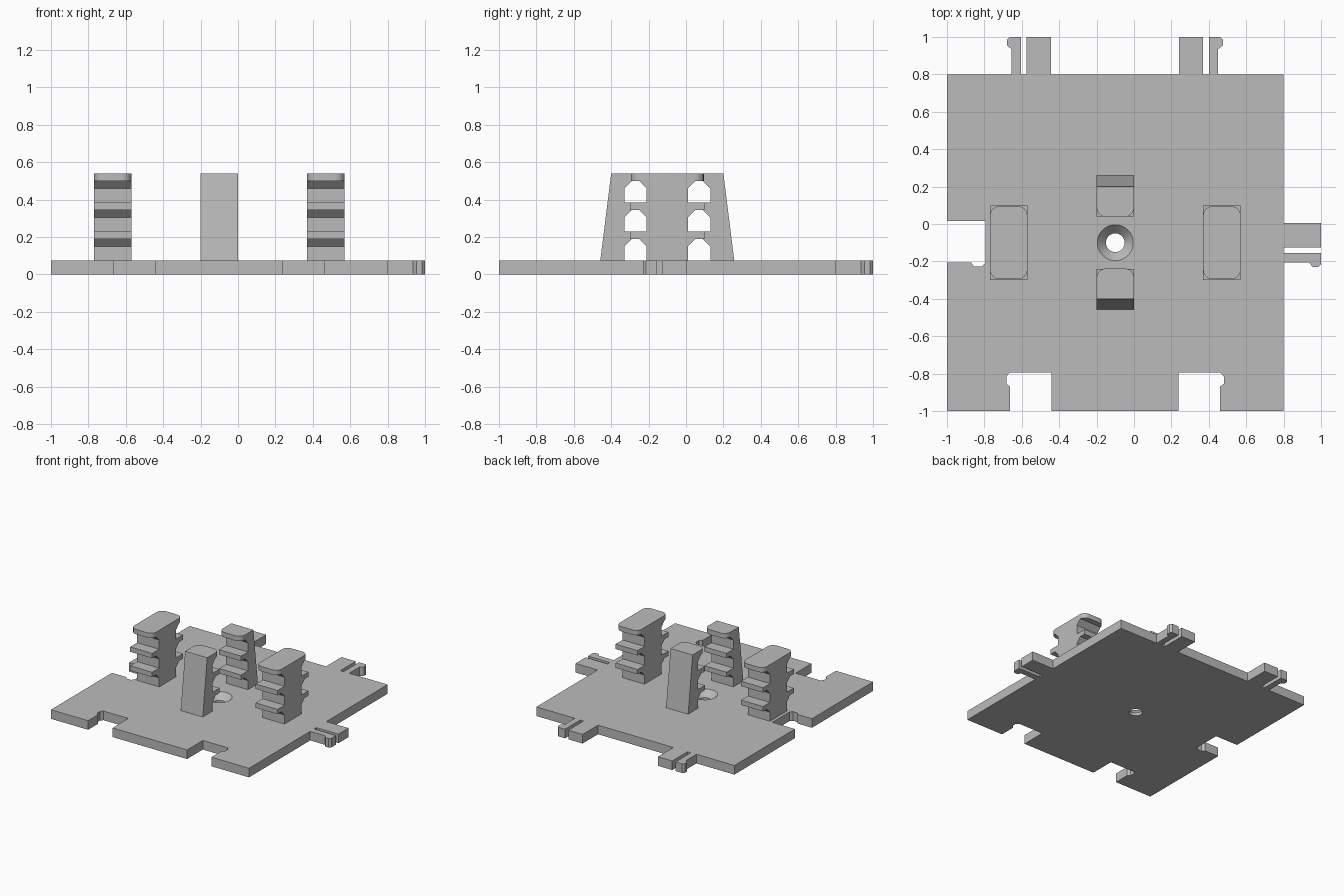
import bpy, bmesh
from mathutils import Vector

cube = bpy.data.objects.get("Cube")
if cube:
    bpy.data.objects.remove(cube, do_unlink=True)

grey = bpy.data.materials.new("plain grey")
grey.use_nodes = True
grey.diffuse_color = (0.5, 0.5, 0.5, 1)
grey.node_tree.nodes["Principled BSDF"].inputs["Base Color"].default_value = (0.5, 0.5, 0.5, 1)

THICK, TOP, CAP = 0.075, 0.54, 0.5
MID = -0.1          # centre of the plate body in x and y
parts = []


def finish(name, bm):
    bmesh.ops.recalc_face_normals(bm, faces=bm.faces)
    mesh = bpy.data.meshes.new(name)
    bm.to_mesh(mesh)
    bm.free()
    mesh.materials.append(grey)
    obj = bpy.data.objects.new(name, mesh)
    bpy.context.scene.collection.objects.link(obj)
    parts.append(obj)
    return obj


def extruded(points, direction):
    bm = bmesh.new()
    face = bm.faces.new([bm.verts.new(p) for p in points])
    out = bmesh.ops.extrude_face_region(bm, geom=[face])
    moved = [g for g in out["geom"] if isinstance(g, bmesh.types.BMVert)]
    bmesh.ops.translate(bm, verts=moved, vec=direction)
    return bm


def flat_prism(name, outline, origin, across, outward, z0=0.0, z1=THICK):
    """Prism from an outline in (across, outward) edge coordinates."""
    o, a, b = Vector(origin), Vector(across), Vector(outward)
    pts = [(*(o + a * u + b * v), z0) for u, v in outline]
    return finish(name, extruded(pts, (0, 0, z1 - z0)))


def cut(target, cutter):
    cutter.hide_render = True
    mod = target.modifiers.new("cut", "BOOLEAN")
    mod.operation, mod.solver, mod.object = "DIFFERENCE", "EXACT", cutter
    bpy.context.view_layer.objects.active = target
    bpy.ops.object.modifier_apply(modifier=mod.name)
    parts.remove(cutter)
    bpy.data.objects.remove(cutter, do_unlink=True)


# Base plate
plate = flat_prism("base_plate", [(-1, -1), (0.8, -1), (0.8, 0.8), (-1, 0.8)],
                   (0, 0), (1, 0), (0, 1))

# Snap sockets cut into the front and right-hand edges
socket = [(0, -0.1), (0, 0.205), (0.225, 0.205), (0.243, 0.185),
          (0.243, 0.145), (0.222, 0.13), (0.222, -0.1)]
for origin, across, inward in [((-0.44, -1), (-1, 0), (0, 1)),
                               ((0.237, -1), (1, 0), (0, 1)),
                               ((-1, 0.015), (0, -1), (1, 0))]:
    cut(plate, flat_prism("socket_cutter", socket, origin, across, inward, -0.1, 0.2))

# Countersunk screw hole
bm = bmesh.new()
rings = []
for radius, z in [(0.05, -0.05), (0.05, 0.025), (0.096, THICK), (0.096, 0.2)]:
    rings.append(bmesh.ops.create_circle(bm, segments=40, radius=radius)["verts"])
    bmesh.ops.translate(bm, verts=rings[-1], vec=(MID, MID, z))
for low, high in zip(rings, rings[1:]):
    for i in range(40):
        j = (i + 1) % 40
        bm.faces.new((low[i], low[j], high[j], high[i]))
bm.faces.new(rings[0])
bm.faces.new(rings[-1])
cut(plate, finish("screw_hole_cutter", bm))

# Snap tabs: a solid bar and a springy hooked arm
bar = [(0, 0), (0.13, 0), (0.13, 0.2), (0, 0.2)]
arm = [(0.16, 0), (0.21, 0), (0.21, 0.135), (0.235, 0.155),
       (0.235, 0.185), (0.22, 0.2), (0.16, 0.2)]
for label, origin, across, outward in [("back_right", (-0.445, 0.8), (-1, 0), (0, 1)),
                                       ("back_left", (0.24, 0.8), (1, 0), (0, 1)),
                                       ("left", (0.8, 0.005), (0, -1), (1, 0))]:
    flat_prism(label + "_tab_bar", bar, origin, across, outward)
    flat_prism(label + "_tab_hook", arm, origin, across, outward)


def toothed_edge(root, sign):
    """Edge profile (y, z) with two shelves and a flared top."""
    pts = [(root, THICK)]
    for i in range(3):
        z = 0.15 + 0.155 * i
        pts += [(root, z), (root + sign * 0.04, z + 0.04)]
        if i < 2:
            pts += [(root + sign * 0.09, z + 0.04),
                    (root + sign * 0.09, z + 0.08), (root, z + 0.08)]
    return pts


def post(name, profile, x):
    pts = [(x - 0.1, MID + y, z) for y, z in profile]
    finish(name, extruded(pts, (0.2, 0, 0)))


def cap(name, x, y0, y1, rounded_ends):
    """Thin top shelf with rounded corners at the given y ends."""
    pts = [(x + dx, MID + y, CAP) for dx, y in
           [(-0.1, y0), (0.1, y0), (0.1, y1), (-0.1, y1)]]
    bm = extruded(pts, (0, 0, TOP - CAP))

    def at_end(v):
        return any(abs(v.co.y - MID - e) < 0.001 for e in rounded_ends)

    corners = [e for e in bm.edges if all(at_end(v) for v in e.verts)
               and abs(e.verts[0].co.z - e.verts[1].co.z) > 0.01]
    bmesh.ops.bevel(bm, geom=corners, offset=0.05, segments=6, profile=0.5,
                    affect="EDGES")
    finish(name, bm)


# Tall side posts, toothed at front and back
edge = toothed_edge(0.11, 1)
both = edge + [(-y, z) for y, z in reversed(edge)]
for side, x in (("right", -0.67), ("left", 0.47)):
    post(side + "_post", both, x)
    cap(side + "_post_cap", x, -0.195, 0.195, (-0.195, 0.195))

# Leaning front and back posts, toothed towards the centre
lean = toothed_edge(0.23, -1) + [(0.23, CAP), (0.23, TOP), (0.3, TOP), (0.358, THICK)]
for side, s in (("front", -1), ("back", 1)):
    post(side + "_post", [(s * y, z) for y, z in lean], MID)
    cap(side + "_post_cap", MID, s * 0.23, s * 0.138, (s * 0.138,))

# Smooth the rounded parts, keep hard edges sharp
bpy.ops.object.select_all(action="DESELECT")
for obj in parts:
    obj.select_set(True)
bpy.context.view_layer.objects.active = plate
bpy.ops.object.shade_smooth_by_angle(angle=0.5)
